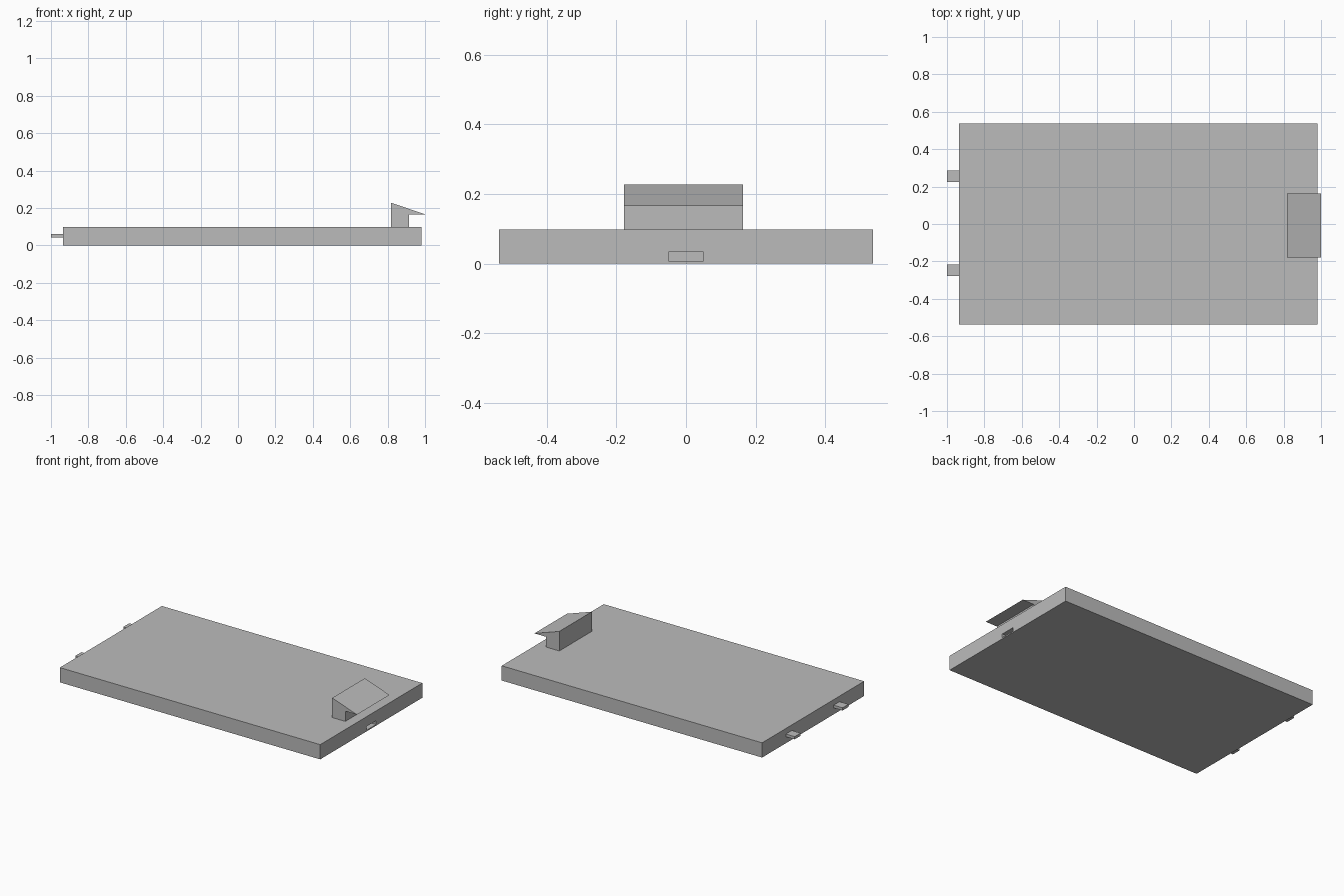
import bpy
import bmesh
from mathutils import Matrix, Vector

cube = bpy.data.objects.get("Cube")
if cube:
    bpy.data.objects.remove(cube, do_unlink=True)

grey = bpy.data.materials.new("plain grey")
grey.use_nodes = True
COLOUR = (0.5, 0.5, 0.5, 1)
grey.diffuse_color = COLOUR
grey.node_tree.nodes["Principled BSDF"].inputs["Base Color"].default_value = COLOUR


def add_object(name, bm):
    bmesh.ops.recalc_face_normals(bm, faces=bm.faces)
    mesh = bpy.data.meshes.new(name)
    bm.to_mesh(mesh)
    bm.free()
    mesh.materials.append(grey)
    obj = bpy.data.objects.new(name, mesh)
    bpy.context.collection.objects.link(obj)
    return obj


def box(name, low, high):
    low, high = Vector(low), Vector(high)
    bm = bmesh.new()
    place = Matrix.Translation((low + high) / 2) @ Matrix.Diagonal((*(high - low), 1))
    bmesh.ops.create_cube(bm, size=1, matrix=place)
    return add_object(name, bm)


def extrude_profile(name, profile, y0, y1):
    bm = bmesh.new()
    face = bm.faces.new([bm.verts.new((x, y0, z)) for x, z in profile])
    result = bmesh.ops.extrude_face_region(bm, geom=[face])
    verts = [v for v in result["geom"] if isinstance(v, bmesh.types.BMVert)]
    bmesh.ops.translate(bm, verts=verts, vec=(0, y1 - y0, 0))
    return add_object(name, bm)


# Flat panel with a small recess in its left end
panel = box("panel", (-0.935, -0.536, 0), (0.98, 0.536, 0.098))
cutter = box("slot_cutter", (0.93, -0.05, 0.008), (1.05, 0.05, 0.033))
cutter.hide_render = True
cut = panel.modifiers.new("slot", "BOOLEAN")
cut.operation = "DIFFERENCE"
cut.solver = "EXACT"
cut.object = cutter
bpy.context.view_layer.objects.active = panel
bpy.ops.object.modifier_apply(modifier=cut.name)
bpy.data.objects.remove(cutter, do_unlink=True)

# Two locating tabs on the right end
for name, y in (("back_tab", 0.255), ("front_tab", -0.247)):
    box(name, (-1, y - 0.031, 0.043), (-0.935, y + 0.031, 0.061))

# Snap hook with a sloping top and an overhanging tip
hook_profile = [(0.817, 0.098), (0.914, 0.098), (0.914, 0.166),
                (1, 0.166), (0.817, 0.228)]
extrude_profile("latch_hook", hook_profile, -0.178, 0.164)
